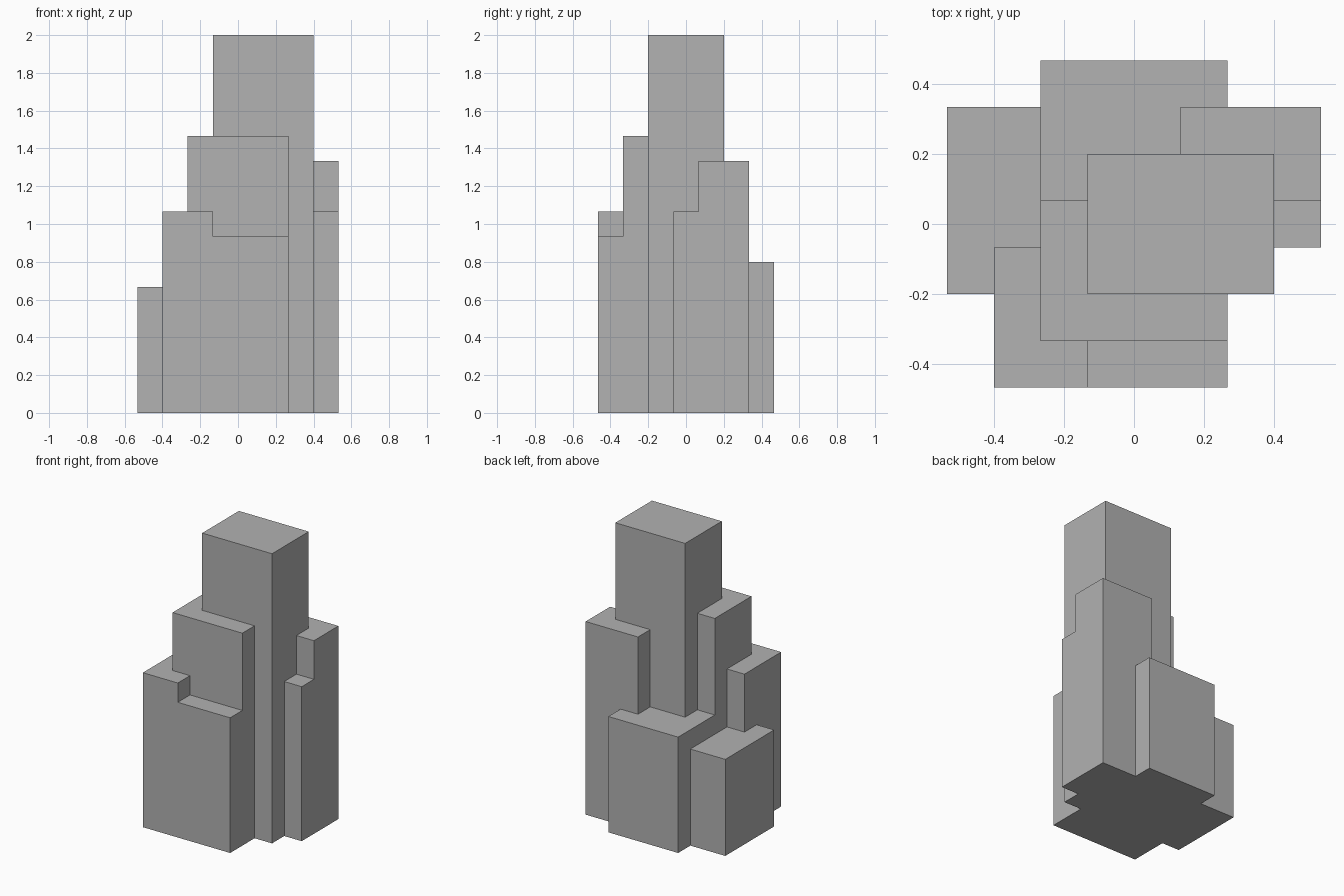
import bpy
import bmesh
from mathutils import Vector

cube = bpy.data.objects.get("Cube")
if cube:
    bpy.data.objects.remove(cube)

U = 1 / 15  # grid module shared by every block

# Single concrete colour
grey = bpy.data.materials.new("concrete_grey")
grey.use_nodes = True
colour = (0.445, 0.445, 0.445, 1)
grey.diffuse_color = colour
bsdf = next(n for n in grey.node_tree.nodes if n.type == "BSDF_PRINCIPLED")
bsdf.inputs["Base Color"].default_value = colour
bsdf.inputs["Roughness"].default_value = 0.8


def prism(name, outline, direction):
    """Extrude a closed flat outline, given in modules, along a direction."""
    bm = bmesh.new()
    face = bm.faces.new([bm.verts.new(Vector(p) * U) for p in outline])
    result = bmesh.ops.extrude_face_region(bm, geom=[face])
    moved = [g for g in result["geom"] if isinstance(g, bmesh.types.BMVert)]
    bmesh.ops.translate(bm, verts=moved, vec=Vector(direction) * U)
    bmesh.ops.recalc_face_normals(bm, faces=bm.faces)
    mesh = bpy.data.meshes.new(name)
    bm.to_mesh(mesh)
    bm.free()
    mesh.materials.append(grey)
    obj = bpy.data.objects.new(name, mesh)
    bpy.context.collection.objects.link(obj)
    return obj


def block(name, x0, x1, y0, y1, height):
    """Upright box standing on the ground."""
    base = [(x0, y0, 0), (x1, y0, 0), (x1, y1, 0), (x0, y1, 0)]
    return prism(name, base, (0, 0, height))


# Plain blocks
block("main_tower", -2, 6, -3, 3, 30)
block("front_tower", -4, 4, -5, 1, 22)
block("back_block", -4, 4, 1, 7, 12)
block("right_block", -8, -2, -3, 5, 10)

# Front block with a lowered roof on its left part
front = [(-6, 0), (4, 0), (4, 14), (-2, 14), (-2, 16), (-6, 16)]
prism("front_stepped_block", [(x, -7, z) for x, z in front], (0, 6, 0))

# Left block with a lowered step toward the front
side = [(-1, 0), (5, 0), (5, 20), (1, 20), (1, 16), (-1, 16)]
prism("left_stepped_block", [(2, y, z) for y, z in side], (6, 0, 0))
